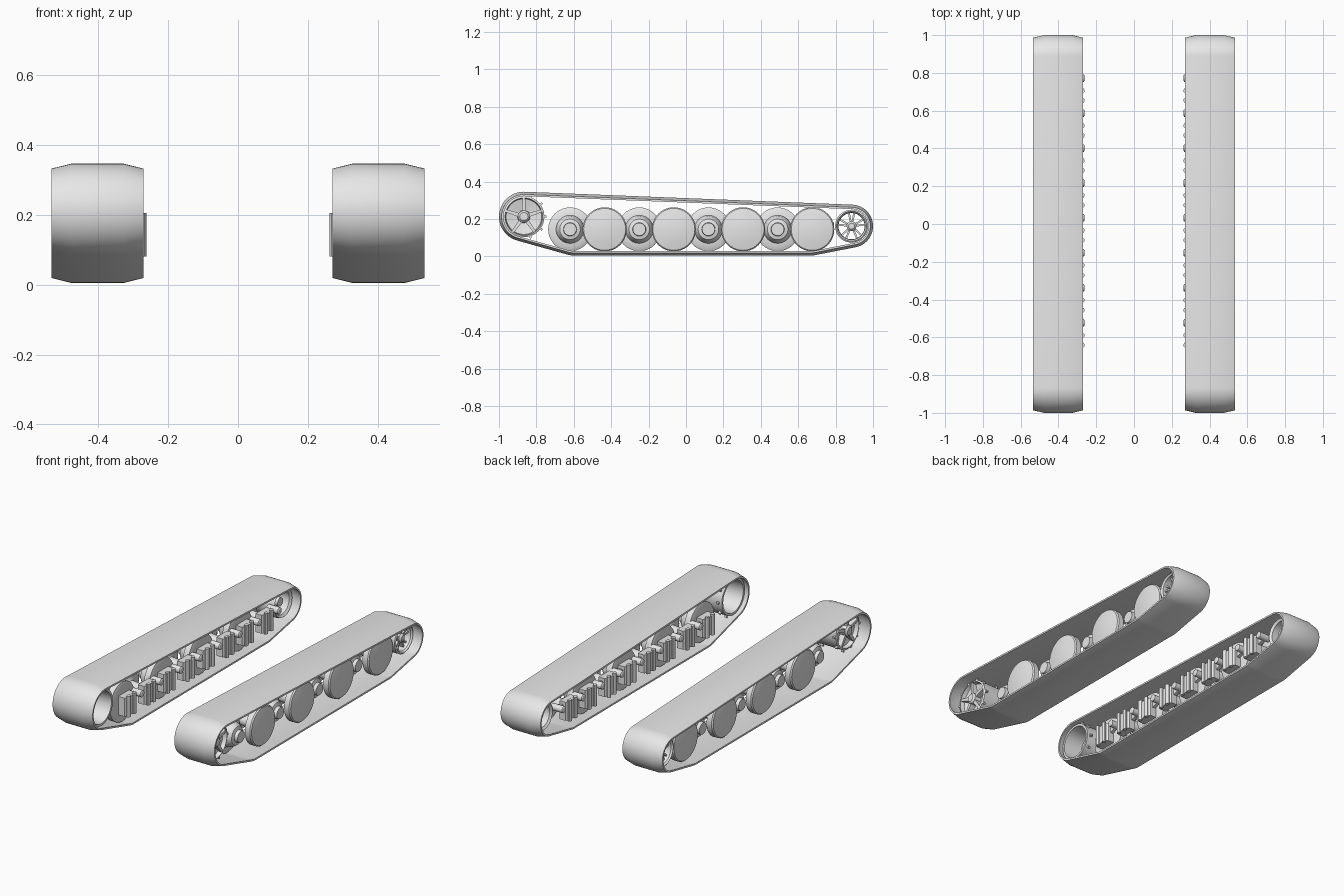
import bpy, bmesh, math
from mathutils import Vector, geometry

if "Cube" in bpy.data.objects:
    bpy.data.objects.remove(bpy.data.objects["Cube"])

grey = bpy.data.materials.new("plain_grey")
grey.use_nodes = True
grey.diffuse_color = (0.8, 0.8, 0.8, 1)
grey.node_tree.nodes["Principled BSDF"].inputs["Base Color"].default_value = (0.8, 0.8, 0.8, 1)


def finish(name, bm, side, angle=30):
    """Mirror to the given side, shade and link."""
    for v in bm.verts:
        v.co.x *= side
    bmesh.ops.recalc_face_normals(bm, faces=bm.faces)
    me = bpy.data.meshes.new(name)
    bm.to_mesh(me)
    bm.free()
    ob = bpy.data.objects.new(("left_" if side > 0 else "right_") + name, me)
    bpy.context.collection.objects.link(ob)
    me.materials.append(grey)
    bpy.ops.object.select_all(action='DESELECT')
    ob.select_set(True)
    bpy.context.view_layer.objects.active = ob
    bpy.ops.object.shade_smooth_by_angle(angle=math.radians(angle))


def skin(bm, rings, closed_rings):
    """Quads between rings; optionally the last ring joins the first."""
    n = len(rings[0])
    for i in range(len(rings) if closed_rings else len(rings) - 1):
        a, b = rings[i], rings[(i + 1) % len(rings)]
        for j in range(n):
            k = (j + 1) % n
            bm.faces.new((a[j], a[k], b[k], b[j]))


def lathe(bm, profile, y, z, steps=40, closed=False):
    """Turn (radius, x) points about an axle along x."""
    rings = []
    for r, x in profile:
        rings.append([bm.verts.new((x, y + r * math.cos(math.tau * i / steps),
                                    z + r * math.sin(math.tau * i / steps))) for i in range(steps)])
    skin(bm, rings, closed)
    if not closed:
        bm.faces.new(rings[0])
        bm.faces.new(rings[-1])


def prism(bm, outline, z0, z1):
    """Extrude an (x, y) outline upwards."""
    rings = [[bm.verts.new((x, y, z)) for x, y in outline] for z in (z0, z1)]
    skin(bm, rings, False)
    for r in rings:
        bm.faces.new(r)


def spoke(bm, centre, angle, r0, r1, w0, w1, x0, x1):
    """Tapered radial bar in the wheel plane."""
    d = Vector((0, math.cos(angle), math.sin(angle)))
    t = Vector((0, -d.z, d.y))
    rings = [[bm.verts.new(Vector((x, *centre)) + d * r + t * w)
              for r, w in ((r0, -w0), (r1, -w1), (r1, w1), (r0, w0))] for x in (x0, x1)]
    skin(bm, rings, False)
    for r in rings:
        bm.faces.new(r)


FRONT, REAR = (-0.867, 0.213), (0.885, 0.162)
PITCH, FIRST, AXLE = 0.185, -0.62, 0.145
MID = 0.402


def belt(side):
    # hull around the end wheels and the two lower corners
    samples = []
    for c, r in ((FRONT, 0.133), (REAR, 0.115), ((-0.6, 0.125), 0.12), ((0.67, 0.125), 0.12)):
        for i in range(48):
            a = math.tau * i / 48
            samples.append((Vector(c), r, Vector((math.cos(a), math.sin(a)))))
    hull = geometry.convex_hull_2d([c + d * r for c, r, d in samples])
    section = [(-0.132, 0.014), (-0.075, 0), (0.075, 0), (0.132, 0.014),
               (0.132, 0.024), (0.075, 0.012), (-0.075, 0.012), (-0.132, 0.024)]
    bm = bmesh.new()
    rings = []
    for i in hull:
        c, r, d = samples[i]
        rings.append([bm.verts.new((MID + x, *(c + d * (r - inset)))) for x, inset in section])
    skin(bm, rings, True)
    finish("track_belt", bm, side, 25)


def road_wheels(side):
    inner, outer = bmesh.new(), bmesh.new()
    for i in range(8):
        y = FIRST + PITCH * i
        if i % 2 == 0:
            # inner disc with stepped hub facing outwards
            lathe(inner, [(0.1, 0.325), (0.117, 0.33), (0.117, 0.365), (0.105, 0.372), (0.075, 0.375),
                          (0.068, 0.41), (0.055, 0.43), (0.036, 0.435), (0.034, 0.455)], y, AXLE)
        else:
            # outer disc with shallow domed face
            lathe(outer, [(0.03, 0.33), (0.035, 0.4), (0.07, 0.42), (0.105, 0.425), (0.118, 0.432),
                          (0.118, 0.465), (0.112, 0.472), (0.07, 0.48), (0.02, 0.484)], y, AXLE)
    finish("inner_road_wheels", inner, side)
    finish("outer_road_wheels", outer, side)


def suspension(side):
    bm = bmesh.new()
    for i in range(8):
        y = FIRST + PITCH * i + 0.005
        # chamfered bracket with two upright ribs and a cap
        prism(bm, [(0.325, y - 0.05), (0.285, y - 0.05), (0.272, y - 0.03), (0.272, y + 0.03),
                   (0.285, y + 0.05), (0.325, y + 0.05)], 0.085, 0.195)
        for dy in (-0.026, 0.026):
            prism(bm, [(0.273 + 0.011 * math.cos(a), y + dy + 0.014 * math.sin(a))
                       for a in (math.tau * k / 12 for k in range(12))], 0.08, 0.205)
        # pivot axle and trailing arm
        lathe(bm, [(0.014, 0.262), (0.02, 0.266), (0.02, 0.34)], y + 0.092, 0.172, 20)
        spoke(bm, (y, AXLE), math.atan2(0.027, 0.092), 0, 0.096, 0.02, 0.014, 0.3, 0.32)
    finish("suspension_units", bm, side)


def drive_sprocket(side):
    bm = bmesh.new()
    # open drum, dish and hub
    lathe(bm, [(0.108, 0.295), (0.11, 0.46), (0.1, 0.465), (0.095, 0.44), (0.03, 0.425),
               (0.03, 0.415), (0.088, 0.41), (0.095, 0.295)], *FRONT, closed=True)
    lathe(bm, [(0.035, 0.40), (0.032, 0.465), (0.022, 0.475)], *FRONT, 24)
    for k in range(5):
        spoke(bm, FRONT, math.tau * (k + 0.25) / 5, 0.02, 0.102, 0.011, 0.007, 0.42, 0.462)
    # tooth pegs around the rim
    for k in range(10):
        spoke(bm, FRONT, math.tau * k / 10, 0.1, 0.122, 0.007, 0.005, 0.445, 0.46)
        spoke(bm, FRONT, math.tau * k / 10, 0.1, 0.122, 0.007, 0.005, 0.31, 0.325)
    finish("drive_sprocket", bm, side)


def idler(side):
    bm = bmesh.new()
    # rim with paired thin spokes
    lathe(bm, [(0.084, 0.32), (0.088, 0.33), (0.088, 0.475), (0.08, 0.48), (0.072, 0.47),
               (0.07, 0.33)], *REAR, closed=True)
    lathe(bm, [(0.026, 0.34), (0.026, 0.46), (0.016, 0.47)], *REAR, 24)
    for k in range(5):
        for off in (-0.2, 0.2):
            spoke(bm, REAR, math.tau * (k + 0.25) / 5 + off, 0.015, 0.076, 0.005, 0.005, 0.42, 0.455)
    finish("idler_wheel", bm, side)


for s in (1, -1):
    for build in (belt, road_wheels, suspension, drive_sprocket, idler):
        build(s)
